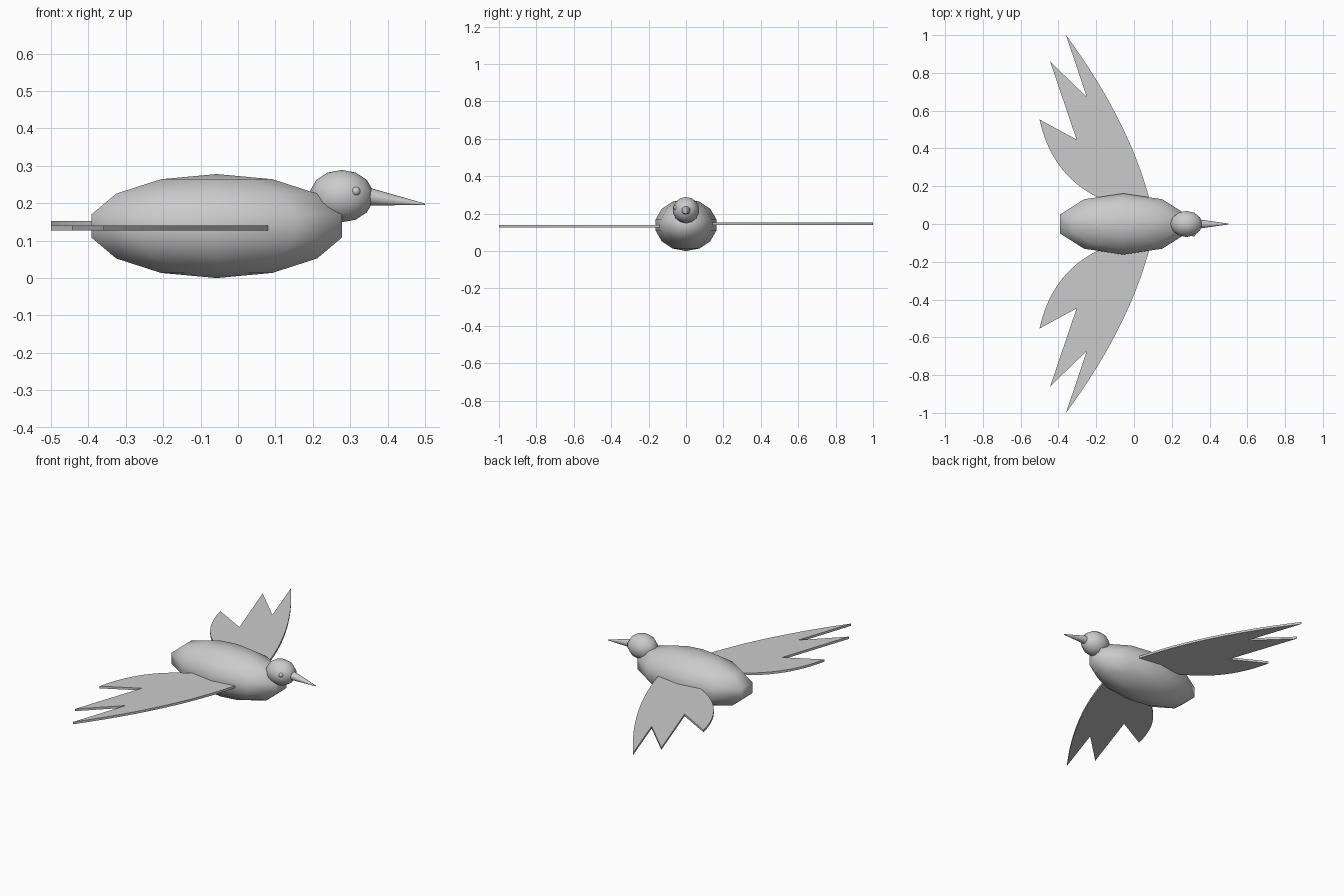
import bpy, bmesh, math
from mathutils import Vector

if "Cube" in bpy.data.objects:
    bpy.data.objects.remove(bpy.data.objects["Cube"])

grey = bpy.data.materials.new("plain grey")
grey.diffuse_color = (0.6, 0.6, 0.6, 1)
grey.use_nodes = True
grey.node_tree.nodes["Principled BSDF"].inputs["Base Color"].default_value = grey.diffuse_color


def finish(obj, name, smooth=True):
    obj.name = name
    obj.data.materials.clear()
    obj.data.materials.append(grey)
    for p in obj.data.polygons:
        p.use_smooth = smooth


def ball(name, loc, scale, segments, rings):
    bpy.ops.mesh.primitive_uv_sphere_add(segments=segments, ring_count=rings,
                                         radius=1, location=loc)
    obj = bpy.context.object
    obj.scale = scale
    bpy.ops.object.transform_apply(location=False, rotation=False, scale=True)
    finish(obj, name)
    return obj


def bezier(a, b, c, n=12):
    a, b, c = Vector(a), Vector(b), Vector(c)
    return [a * (1 - t) ** 2 + b * 2 * t * (1 - t) + c * t * t
            for t in (i / n for i in range(n + 1))]


# Body, head and the single eye
ball("body", (-0.057, 0, 0.139), (0.361, 0.166, 0.139), 10, 7)
ball("head", (0.277, 0, 0.219), (0.086, 0.071, 0.07), 12, 7)
ball("eye", (0.315, -0.055, 0.232), (0.012, 0.012, 0.012), 12, 8)

# Beak: slim cone sloping slightly down
start, tip = Vector((0.34, 0, 0.219)), Vector((0.5, 0, 0.197))
axis = tip - start
bpy.ops.mesh.primitive_cone_add(vertices=12, radius1=0.025, radius2=0.002,
                                depth=axis.length, location=(start + tip) / 2,
                                rotation=axis.to_track_quat('Z', 'Y').to_euler())
finish(bpy.context.object, "beak")
bpy.ops.object.shade_smooth_by_angle(angle=math.radians(40))

# Wings: thin plates with three feather points, mirrored in y
outline = bezier((0.08, 0.14), (-0.035, 0.56), (-0.36, 1.0))
outline += [Vector(p) for p in ((-0.25, 0.672), (-0.444, 0.86), (-0.304, 0.447))]
outline += bezier((-0.5, 0.553), (-0.435, 0.25), (-0.17, 0.13))


def wing(name, side, z, thick=0.013):
    bm = bmesh.new()
    face = bm.faces.new([bm.verts.new((p.x, p.y * side, z)) for p in outline])
    ext = bmesh.ops.extrude_face_region(bm, geom=[face])
    verts = [v for v in ext["geom"] if isinstance(v, bmesh.types.BMVert)]
    bmesh.ops.translate(bm, verts=verts, vec=(0, 0, thick))
    bmesh.ops.recalc_face_normals(bm, faces=bm.faces)
    mesh = bpy.data.meshes.new(name)
    bm.to_mesh(mesh)
    bm.free()
    obj = bpy.data.objects.new(name, mesh)
    bpy.context.collection.objects.link(obj)
    finish(obj, name, smooth=False)


wing("wing_front", -1, 0.127)
wing("wing_back", 1, 0.14)
